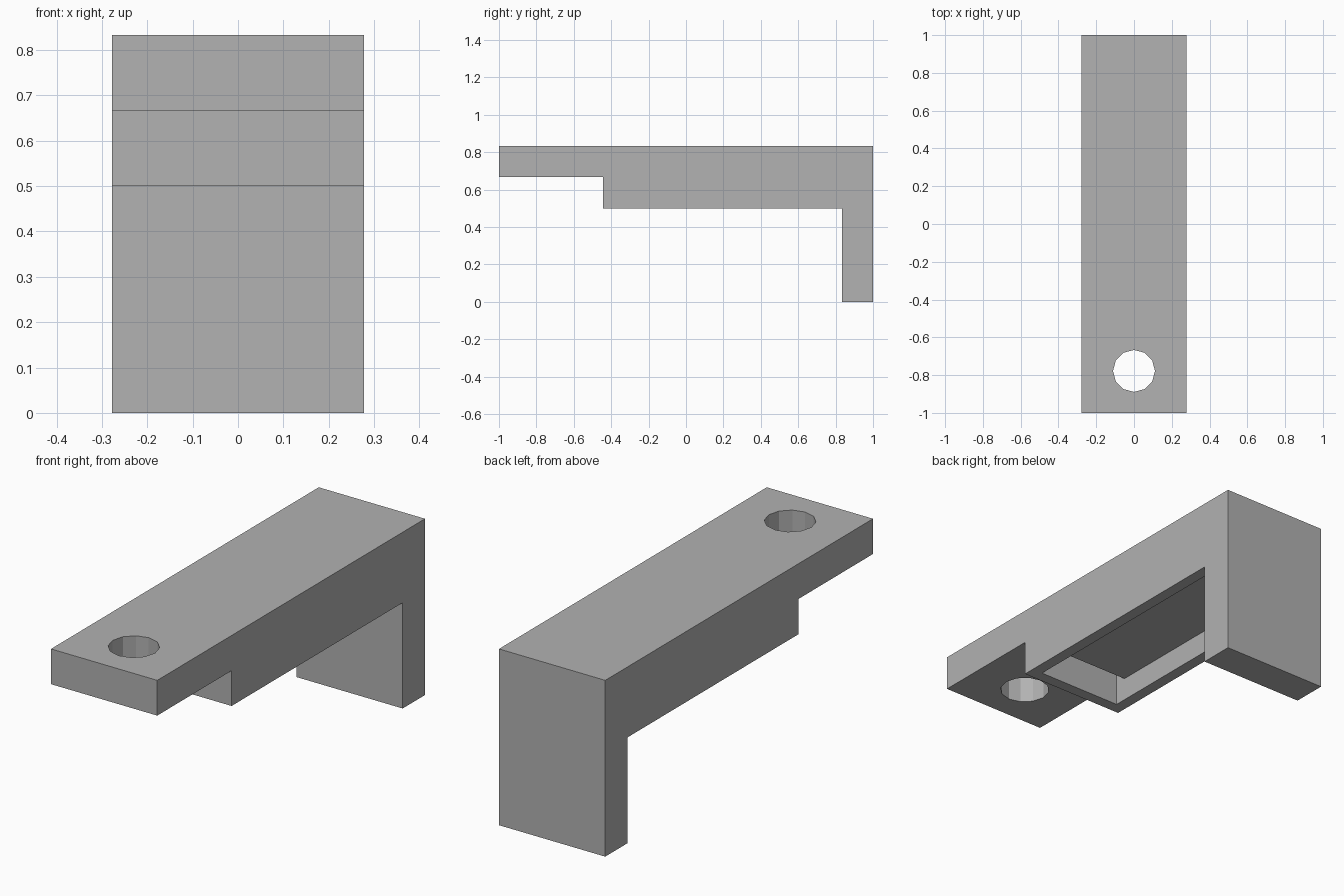
import bpy, bmesh
from mathutils import Matrix

old = bpy.data.objects.get("Cube")
if old:
    bpy.data.objects.remove(old, do_unlink=True)

U = 1 / 18  # design unit: the bracket is 36 units long

grey = bpy.data.materials.new("plain grey")
grey.use_nodes = True
grey.diffuse_color = (0.445, 0.445, 0.445, 1)
grey.node_tree.nodes["Principled BSDF"].inputs["Base Color"].default_value = grey.diffuse_color


def make_object(name, bm):
    bmesh.ops.recalc_face_normals(bm, faces=bm.faces)
    mesh = bpy.data.meshes.new(name)
    bm.to_mesh(mesh)
    bm.free()
    mesh.materials.append(grey)
    obj = bpy.data.objects.new(name, mesh)
    bpy.context.collection.objects.link(obj)
    return obj


def box(name, x, y, z):
    """Box from (min, max) pairs in design units."""
    bm = bmesh.new()
    bmesh.ops.create_cube(bm, size=1)
    for v in bm.verts:
        for i, (lo, hi) in enumerate((x, y, z)):
            v.co[i] = U * (hi if v.co[i] > 0 else lo)
    return make_object(name, bm)


def cut(target, cutter):
    mod = target.modifiers.new(cutter.name, 'BOOLEAN')
    mod.operation = 'DIFFERENCE'
    mod.solver = 'EXACT'
    mod.object = cutter
    bpy.context.view_layer.objects.active = target
    bpy.ops.object.modifier_apply(modifier=mod.name)
    bpy.data.objects.remove(cutter, do_unlink=True)


# Stepped side profile (y, z) extruded across the width
profile = [(-18, 15), (-18, 12), (-8, 12), (-8, 9), (15, 9), (15, 0), (18, 0), (18, 15)]
bm = bmesh.new()
face = bm.faces.new([bm.verts.new((-5 * U, y * U, z * U)) for y, z in profile])
side = bmesh.ops.extrude_face_region(bm, geom=[face])
moved = [g for g in side["geom"] if isinstance(g, bmesh.types.BMVert)]
bmesh.ops.translate(bm, verts=moved, vec=(10 * U, 0, 0))
bracket = make_object("bracket_body", bm)

# Screw hole through the front tab
bm = bmesh.new()
bmesh.ops.create_cone(bm, cap_ends=True, segments=12, radius1=2 * U, radius2=2 * U,
                      depth=8 * U, matrix=Matrix.Translation((0, -14 * U, 13.5 * U)))
cut(bracket, make_object("screw_hole", bm))

# Recess under the body, with a deeper slot behind its front wall
cut(bracket, box("recess", (-4, 4), (-7, 14), (8, 11)))
cut(bracket, box("front_slot", (-4, 4), (-7, -6), (10, 12)))
